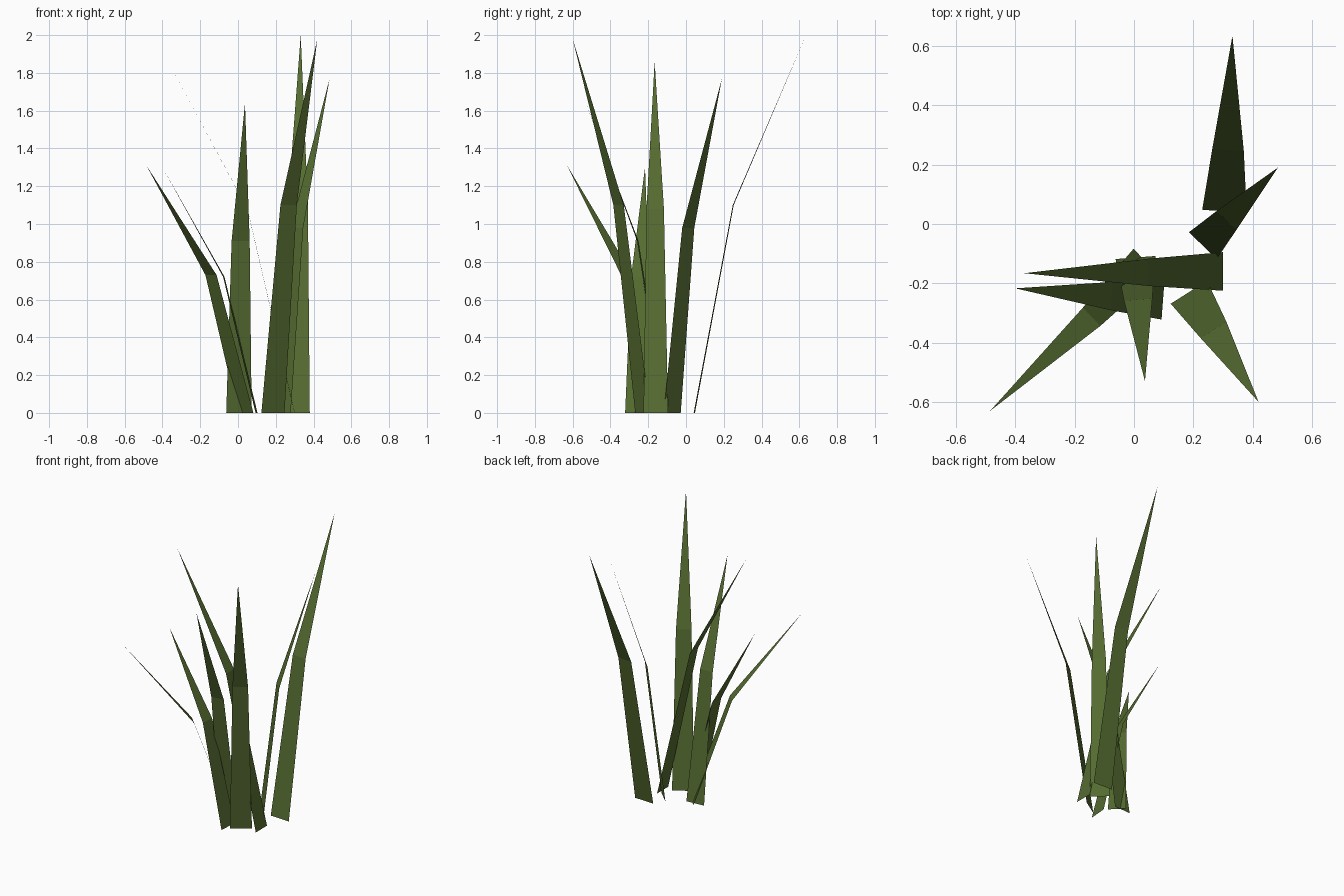
import bpy
import bmesh
from mathutils import Vector

# Remove the default object
default_object = bpy.data.objects.get("Cube")
if default_object:
    bpy.data.objects.remove(default_object, do_unlink=True)

# Single flat leaf colour, shared by every blade
leaf_green = bpy.data.materials.new("leaf_green")
leaf_green.use_nodes = True
leaf_colour = (0.09, 0.147, 0.03, 1)
leaf_green.diffuse_color = leaf_colour
leaf_green.node_tree.nodes["Principled BSDF"].inputs["Base Color"].default_value = leaf_colour

KNEE_TAPER = 0.71  # blade width at the bend, relative to its root


def make_blade(name, root, knee, tip, width):
    """Flat grass blade: a tapering strip up to the bend, then a pointed end."""
    root, knee, tip = Vector((*root, 0)), Vector(knee), Vector(tip)
    heading = (tip - root).to_2d().normalized()
    across = Vector((heading.y, -heading.x, 0)) * width / 2

    bm = bmesh.new()
    root_left = bm.verts.new(root - across)
    root_right = bm.verts.new(root + across)
    knee_left = bm.verts.new(knee - across * KNEE_TAPER)
    knee_right = bm.verts.new(knee + across * KNEE_TAPER)
    point = bm.verts.new(tip)
    bm.faces.new((root_left, root_right, knee_right, knee_left))
    bm.faces.new((knee_left, knee_right, point))

    mesh = bpy.data.meshes.new(name)
    bm.to_mesh(mesh)
    bm.free()
    mesh.materials.append(leaf_green)
    blade = bpy.data.objects.new(name, mesh)
    bpy.context.collection.objects.link(blade)
    return blade


# Blades of the tuft: root, bend, tip and root width
make_blade("back_blade", root=(0.305, 0.044), knee=(0.317, 0.25, 1.1),
           tip=(0.332, 0.635, 2.0), width=0.15)
make_blade("back_left_blade", root=(0.232, -0.073), knee=(0.312, 0.012, 0.98),
           tip=(0.485, 0.19, 1.77), width=0.13)
make_blade("right_tall_blade", root=(0.3, -0.16), knee=(0.05, -0.163, 1.08),
           tip=(-0.37, -0.166, 1.86), width=0.13)
make_blade("front_left_blade", root=(0.185, -0.23), knee=(0.268, -0.357, 1.1),
           tip=(0.42, -0.6, 1.98), width=0.145)
make_blade("right_short_blade", root=(0.098, -0.255), knee=(-0.075, -0.243, 0.72),
           tip=(-0.4, -0.217, 1.3), width=0.135)
make_blade("front_right_blade", root=(0.04, -0.127), knee=(-0.143, -0.313, 0.73),
           tip=(-0.485, -0.63, 1.31), width=0.12)
make_blade("front_blade", root=(0.005, -0.113), knee=(0.014, -0.255, 0.91),
           tip=(0.037, -0.53, 1.64), width=0.135)
